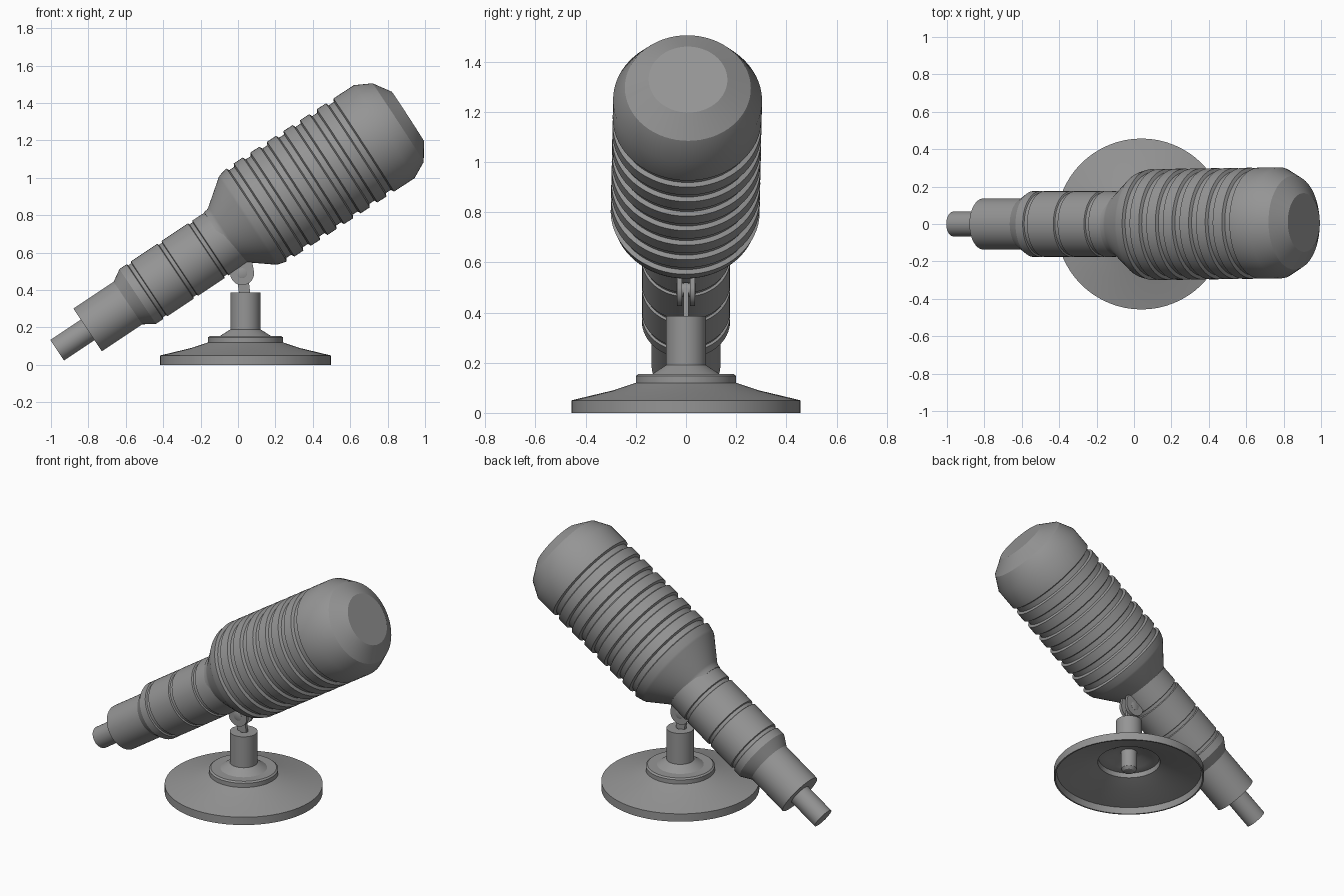
import bpy, bmesh, math
from mathutils import Vector

if "Cube" in bpy.data.objects:
    bpy.data.objects.remove(bpy.data.objects["Cube"])

SEG = 64

# Dark grey paint for every part
grey = bpy.data.materials.new("dark_grey")
grey.diffuse_color = (0.3, 0.3, 0.3, 1)
grey.use_nodes = True
grey.node_tree.nodes["Principled BSDF"].inputs["Base Color"].default_value = grey.diffuse_color


def finish(name, bm):
    bmesh.ops.recalc_face_normals(bm, faces=bm.faces)
    me = bpy.data.meshes.new(name)
    bm.to_mesh(me)
    bm.free()
    me.materials.append(grey)
    ob = bpy.data.objects.new(name, me)
    bpy.context.collection.objects.link(ob)
    bpy.ops.object.select_all(action='DESELECT')
    ob.select_set(True)
    bpy.context.view_layer.objects.active = ob
    bpy.ops.object.shade_smooth_by_angle(angle=math.radians(29))
    return ob


def lathe(name, profile, origin=(0, 0, 0), axis=(0, 0, 1), seg=SEG, loop=False):
    """Revolve (distance along axis, radius) points round an axis."""
    bm = bmesh.new()
    rot = Vector(axis).to_track_quat('Z', 'Y')
    o = Vector(origin)
    rings = []
    for s, r in profile:
        rings.append([bm.verts.new(o + rot @ Vector((r * math.cos(2 * math.pi * k / seg),
                                                     r * math.sin(2 * math.pi * k / seg), s)))
                      for k in range(seg)])
    pairs = list(zip(rings, rings[1:]))
    if loop:
        pairs.append((rings[-1], rings[0]))
    else:
        bm.faces.new(rings[0])
        bm.faces.new(rings[-1])
    for a, b in pairs:
        for k in range(seg):
            j = (k + 1) % seg
            bm.faces.new((a[k], a[j], b[j], b[k]))
    return finish(name, bm)


def plate(name, p0, p1, width, y, thick):
    """Flat tab in the xz plane with a round end at p1."""
    bm = bmesh.new()
    a, b = Vector((p0[0], 0, p0[1])), Vector((p1[0], 0, p1[1]))
    d = (b - a).normalized()
    n = Vector((-d.z, 0, d.x))
    pts = [a + n * width, a - n * width]
    for i in range(25):
        t = math.pi * i / 24
        pts.append(b - n * width * math.cos(t) + d * width * math.sin(t))
    bmesh_pts = [p for i, p in enumerate(pts) if i != 2]
    lo, hi = ([bm.verts.new(p + Vector((0, y + s * thick / 2, 0))) for p in bmesh_pts] for s in (-1, 1))
    bm.faces.new(lo)
    bm.faces.new(hi)
    for i in range(len(lo)):
        j = (i + 1) % len(lo)
        bm.faces.new((lo[i], lo[j], hi[j], hi[i]))
    return finish(name, bm)


# Microphone axis, tilted upwards to the right
tail = Vector((-0.967, 0, 0.078))
axis = Vector((0.832, 0, 0.555)).normalized()
up = Vector((-axis.z, 0, axis.x))

# Cable plug at the tail
lathe("cable_plug", [(0, 0.066), (0.25, 0.066)], tail, axis)

# Handle with three grooves
handle = [(0.196, 0.137), (0.455, 0.137), (0.518, 0.176)]
for s in (0.578, 0.775, 0.972):
    handle += [(s - 0.014, 0.176), (s - 0.01, 0.167), (s + 0.01, 0.167), (s + 0.014, 0.176)]
handle += [(1.12, 0.174)]
lathe("handle", handle, tail, axis)

# Head: flared neck, ribbed grille and faceted cap
head = [(1.06, 0.165), (1.082, 0.168), (1.095, 0.175), (1.229, 0.279), (1.242, 0.285)]
for i in range(7):
    s = 1.312 + 0.106 * i
    head += [(s - 0.024, 0.297), (s - 0.016, 0.28), (s + 0.016, 0.28), (s + 0.024, 0.297)]
head += [(2.103, 0.297), (2.192, 0.251), (2.254, 0.157)]
start = tail + axis * 1.06 + up * 0.013 + Vector((0, -0.006, 0))
end = tail + axis * 2.254 + Vector((0, 0.008, 0))
lathe("head", [(s - 1.06, r) for s, r in head], start, end - start)

# Hollow round base with collar and post
base = [(0, 0.457), (0.05, 0.457), (0.09, 0.29), (0.12, 0.2), (0.147, 0.2), (0.155, 0.19),
        (0.155, 0.135), (0.19, 0.08), (0.387, 0.08), (0.387, 0.02),
        (0.17, 0.02), (0.17, 0.08), (0.14, 0.135), (0.135, 0.185), (0.105, 0.19),
        (0.075, 0.28), (0.04, 0.44), (0, 0.448)]
lathe("base", [(r[0], r[1]) for r in base], (0.04, 0, 0), loop=True)

# Rounded bolt hanging under the post
lathe("base_bolt", [(0.035, 0.015), (0.04, 0.033), (0.055, 0.047), (0.075, 0.05), (0.2, 0.05)],
      (0.04, 0, 0), seg=32)

# Hinge between post and handle
pivot = (0.022, 0.49)
plate("stem_tab", (0.037, 0.37), pivot, 0.03, 0, 0.02)
for side, y in (("front", -0.025), ("back", 0.025)):
    plate("hinge_cheek_" + side, (pivot[0] - 0.02, 0.6), pivot, 0.064, y, 0.02)
lathe("hinge_pin", [(-0.038, 0.022), (-0.036, 0.027), (0.036, 0.027), (0.038, 0.022)],
      (pivot[0], 0, pivot[1]), (0, 1, 0), seg=24)
